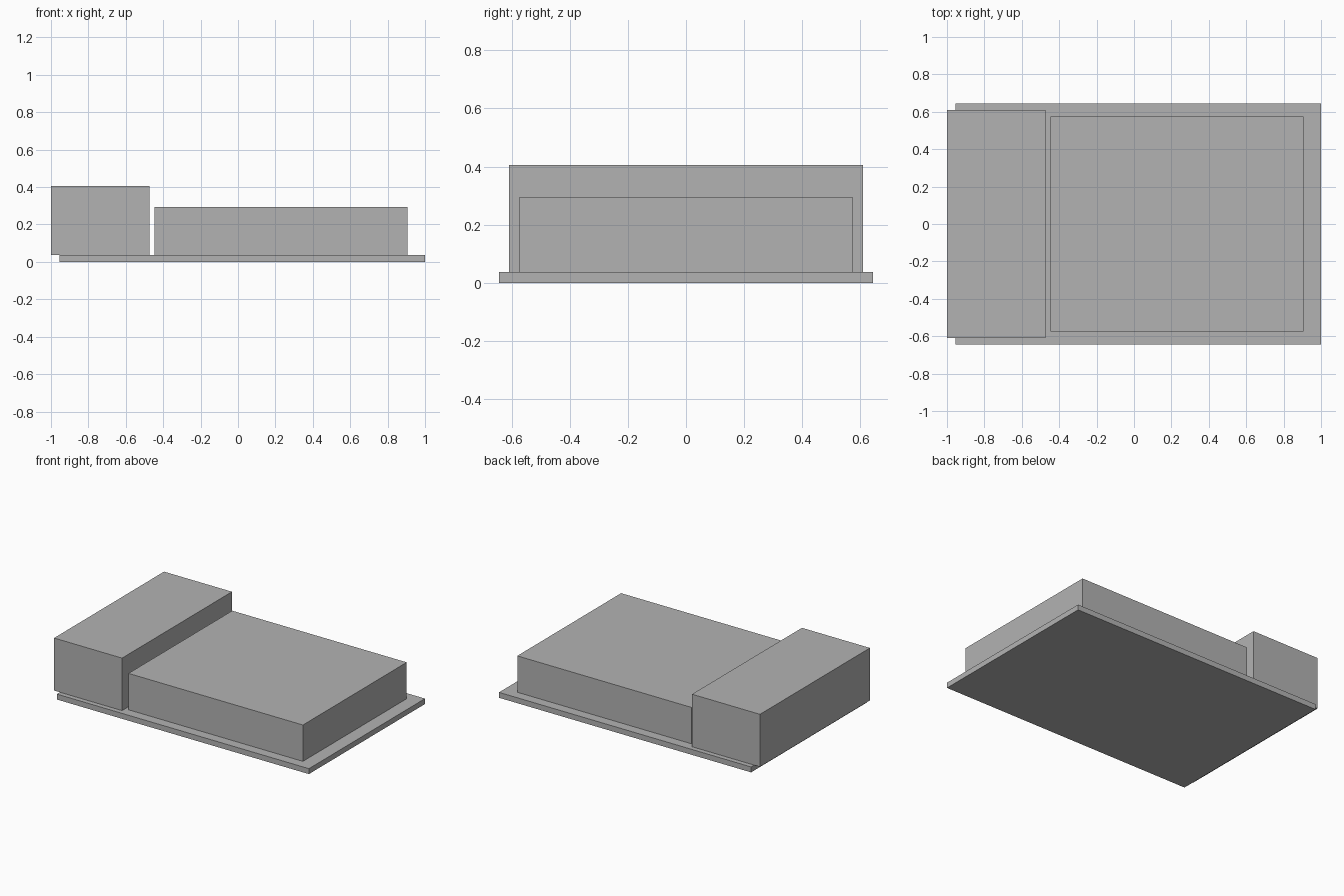
import bpy

# Remove the default cube
cube = bpy.data.objects.get("Cube")
if cube:
    bpy.data.objects.remove(cube, do_unlink=True)

# Single plain grey material
GREY = (0.45, 0.45, 0.45, 1.0)
grey = bpy.data.materials.new("plain grey")
grey.use_nodes = True
grey.diffuse_color = GREY
shader = next(n for n in grey.node_tree.nodes if n.type == 'BSDF_PRINCIPLED')
shader.inputs["Base Color"].default_value = GREY


def add_block(name, x0, x1, half_depth, z0, z1):
    """Box spanning x0..x1 and z0..z1, symmetric about y = 0."""
    bpy.ops.mesh.primitive_cube_add(size=1, location=((x0 + x1) / 2, 0, (z0 + z1) / 2))
    block = bpy.context.object
    block.name = block.data.name = name
    size = (x1 - x0, 2 * half_depth, z1 - z0)
    for v in block.data.vertices:
        v.co = [c * s for c, s in zip(v.co, size)]
    block.data.materials.append(grey)
    return block


SLAB_TOP = 0.038

# Thin base slab
add_block("base_slab", -0.955, 1.0, 0.643, 0.0, SLAB_TOP)
# Large low block on the slab
add_block("main_block", -0.447, 0.906, 0.575, SLAB_TOP, 0.293)
# Taller end block, overhanging the slab edge
add_block("end_block", -1.0, -0.473, 0.609, SLAB_TOP, 0.406)
